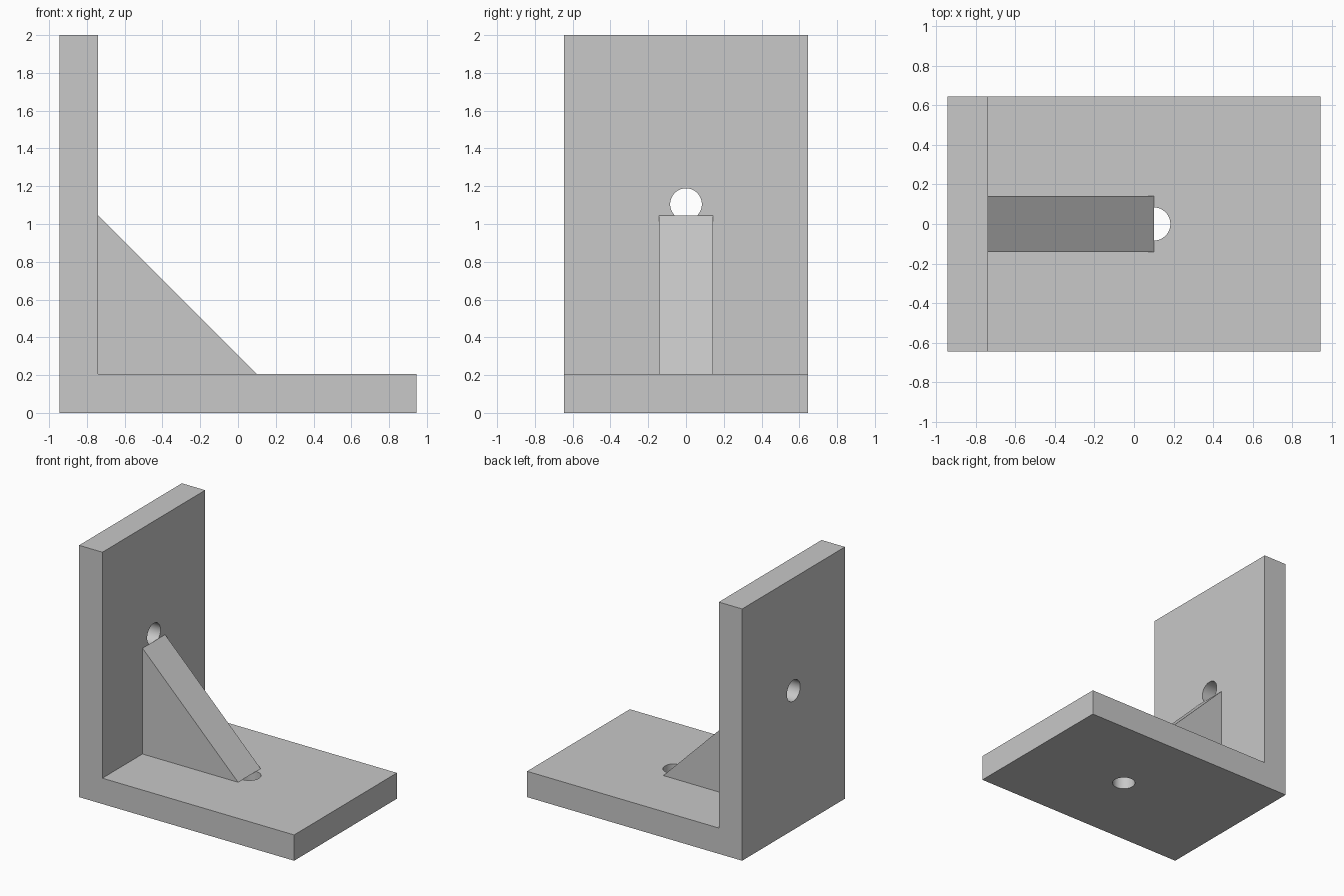
import bpy
import bmesh
from math import pi, radians

if "Cube" in bpy.data.objects:
    bpy.data.objects.remove(bpy.data.objects["Cube"], do_unlink=True)

# Overall sizes
HALF_LENGTH, HALF_WIDTH, HEIGHT = 0.945, 0.645, 2.0
THICK = 0.205
INNER = -HALF_LENGTH + THICK
RIB_LEG, RIB_HALF_WIDTH = 0.84, 0.142
HOLE_RADIUS = 0.084

grey = bpy.data.materials.new("plain grey")
grey.use_nodes = True
grey.diffuse_color = (0.58, 0.58, 0.58, 1)
grey.node_tree.nodes["Principled BSDF"].inputs["Base Color"].default_value = grey.diffuse_color


def extrude_profile(name, points, half_width):
    """Extrude an outline in the XZ plane symmetrically along Y."""
    bm = bmesh.new()
    face = bm.faces.new([bm.verts.new((x, -half_width, z)) for x, z in points])
    result = bmesh.ops.extrude_face_region(bm, geom=[face])
    moved = [v for v in result["geom"] if isinstance(v, bmesh.types.BMVert)]
    bmesh.ops.translate(bm, verts=moved, vec=(0, 2 * half_width, 0))
    bmesh.ops.recalc_face_normals(bm, faces=bm.faces)
    mesh = bpy.data.meshes.new(name)
    bm.to_mesh(mesh)
    bm.free()
    mesh.materials.append(grey)
    obj = bpy.data.objects.new(name, mesh)
    bpy.context.collection.objects.link(obj)
    return obj


def drill(target, name, location, rotation):
    """Cut a round hole through the target and discard the cutter."""
    bpy.ops.mesh.primitive_cylinder_add(vertices=48, radius=HOLE_RADIUS, depth=THICK * 2,
                                        location=location, rotation=rotation)
    cutter = bpy.context.object
    cutter.name = name
    cutter.hide_render = True
    cutter.data.materials.append(grey)
    mod = target.modifiers.new(name, "BOOLEAN")
    mod.operation = "DIFFERENCE"
    mod.solver = "EXACT"
    mod.object = cutter
    bpy.ops.object.select_all(action="DESELECT")
    bpy.context.view_layer.objects.active = target
    target.select_set(True)
    bpy.ops.object.modifier_apply(modifier=mod.name)
    bpy.data.objects.remove(cutter, do_unlink=True)


# L-shaped bracket: base plate and upright in one piece
bracket = extrude_profile("angle_bracket", [
    (-HALF_LENGTH, 0), (HALF_LENGTH, 0), (HALF_LENGTH, THICK),
    (INNER, THICK), (INNER, HEIGHT), (-HALF_LENGTH, HEIGHT)], HALF_WIDTH)

# Bolt holes through the base and the upright
drill(bracket, "base_hole_cutter", (0.1, 0, THICK / 2), (0, 0, 0))
drill(bracket, "upright_hole_cutter", (INNER - THICK / 2, 0, 1.105), (0, pi / 2, 0))
bpy.ops.object.shade_smooth_by_angle(angle=radians(30))

# Triangular stiffening rib in the inner corner
extrude_profile("stiffening_rib", [
    (INNER, THICK), (INNER + RIB_LEG, THICK), (INNER, THICK + RIB_LEG)], RIB_HALF_WIDTH)
